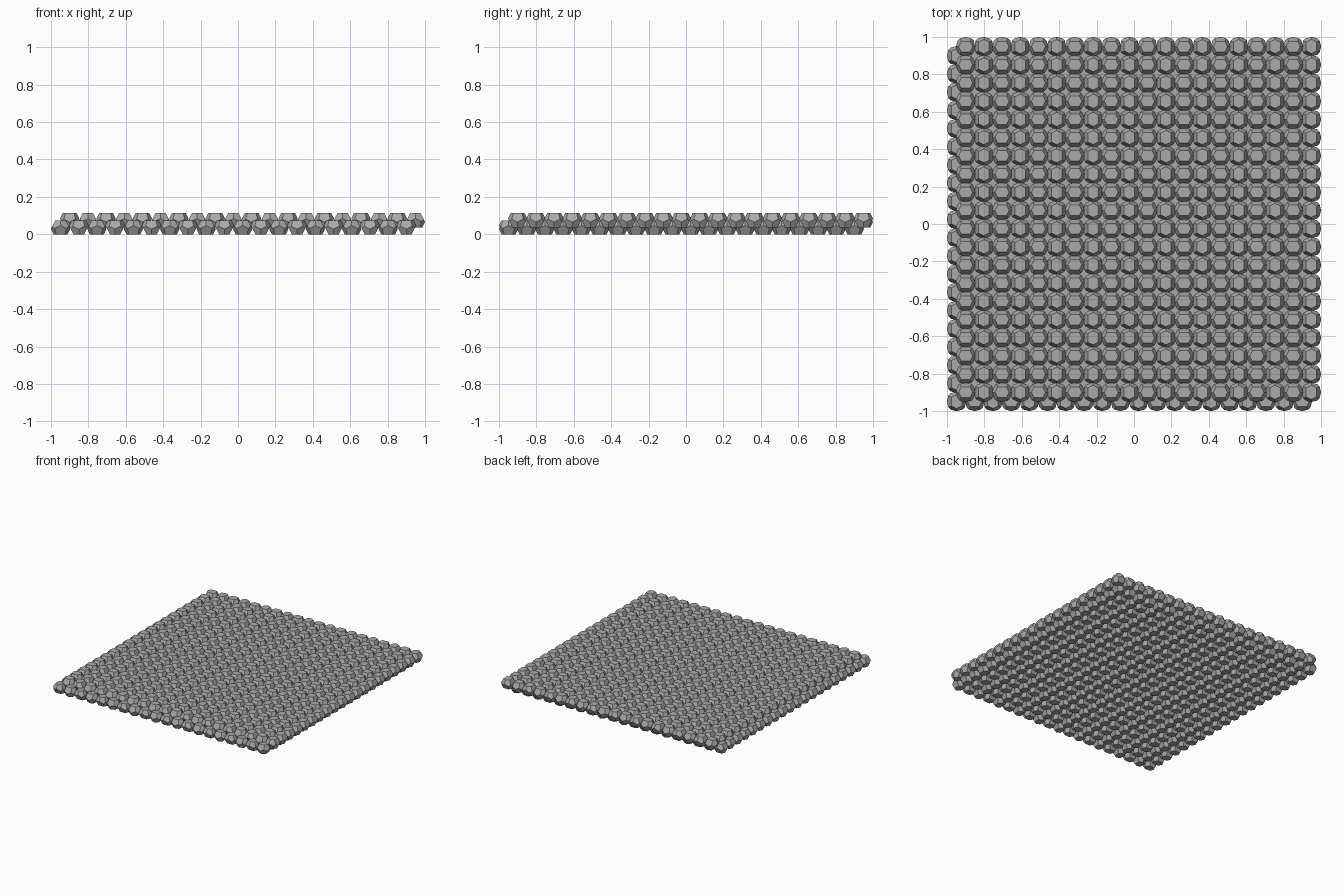
import bpy, bmesh
from mathutils import Vector, Matrix
from math import pi

cube = bpy.data.objects.get("Cube")
if cube:
    bpy.data.objects.remove(cube, do_unlink=True)

COUNT = 20        # cells per side
PITCH = 0.0973
SIZE = 0.15       # edge of the repeating foam block
REACH = 1.0

grey = bpy.data.materials.new("stone_grey")
grey.use_nodes = True
grey.diffuse_color = (0.4, 0.4, 0.4, 1)
grey.node_tree.nodes["Principled BSDF"].inputs["Base Color"].default_value = (0.4, 0.4, 0.4, 1)


def cell_planes():
    """Vectors to the fourteen neighbours; each face halves one of them."""
    up = [Vector((0, 0, 0.5))]
    for s in (-1, 1):
        up.append(Vector((0, s / 2, 0.25)))
        up += [Vector((s / 2, t / 4, 0.25)) for t in (-1, 1)]
    down = [Vector((-v.y, v.x, -v.z)) for v in up]
    return up + down


def make_cell():
    """Fourteen-sided cell: long hexagon on top, crossed one below."""
    bm = bmesh.new()
    bmesh.ops.create_cube(bm, size=2)
    for v in cell_planes():
        bmesh.ops.bisect_plane(bm, geom=bm.verts[:] + bm.edges[:] + bm.faces[:], dist=1e-6,
                               plane_co=v / 2, plane_no=v, clear_outer=True)
        bmesh.ops.holes_fill(bm, edges=[e for e in bm.edges if e.is_boundary], sides=0)
    bmesh.ops.remove_doubles(bm, verts=bm.verts[:], dist=1e-5)
    bmesh.ops.recalc_face_normals(bm, faces=bm.faces[:])
    bmesh.ops.scale(bm, vec=(SIZE, SIZE, SIZE), verts=bm.verts[:])
    return bm


def add_layer(name, shift, z, turned):
    """Square sheet of cells, every other column turned a quarter."""
    cell = make_cell()
    points = [v.co.copy() for v in cell.verts]
    faces = [[v.index for v in f.verts] for f in cell.faces]
    cell.free()
    verts, polys = [], []
    half = (COUNT - 1) / 2
    for i in range(COUNT):
        turn = Matrix.Rotation(pi / 2 * ((i + turned) % 2), 3, 'Z')
        for j in range(COUNT):
            centre = Vector(((i - half) * PITCH + shift, (j - half) * PITCH + shift, z))
            start = len(verts)
            verts += [turn @ p + centre for p in points]
            polys += [[start + k for k in f] for f in faces]
    mesh = bpy.data.meshes.new(name)
    mesh.from_pydata(verts, [], polys)
    mesh.materials.append(grey)
    obj = bpy.data.objects.new(name, mesh)
    bpy.context.collection.objects.link(obj)


add_layer("lower_cells", -PITCH / 4, SIZE / 4, 1)
add_layer("upper_cells", PITCH / 4, SIZE / 2, 0)
